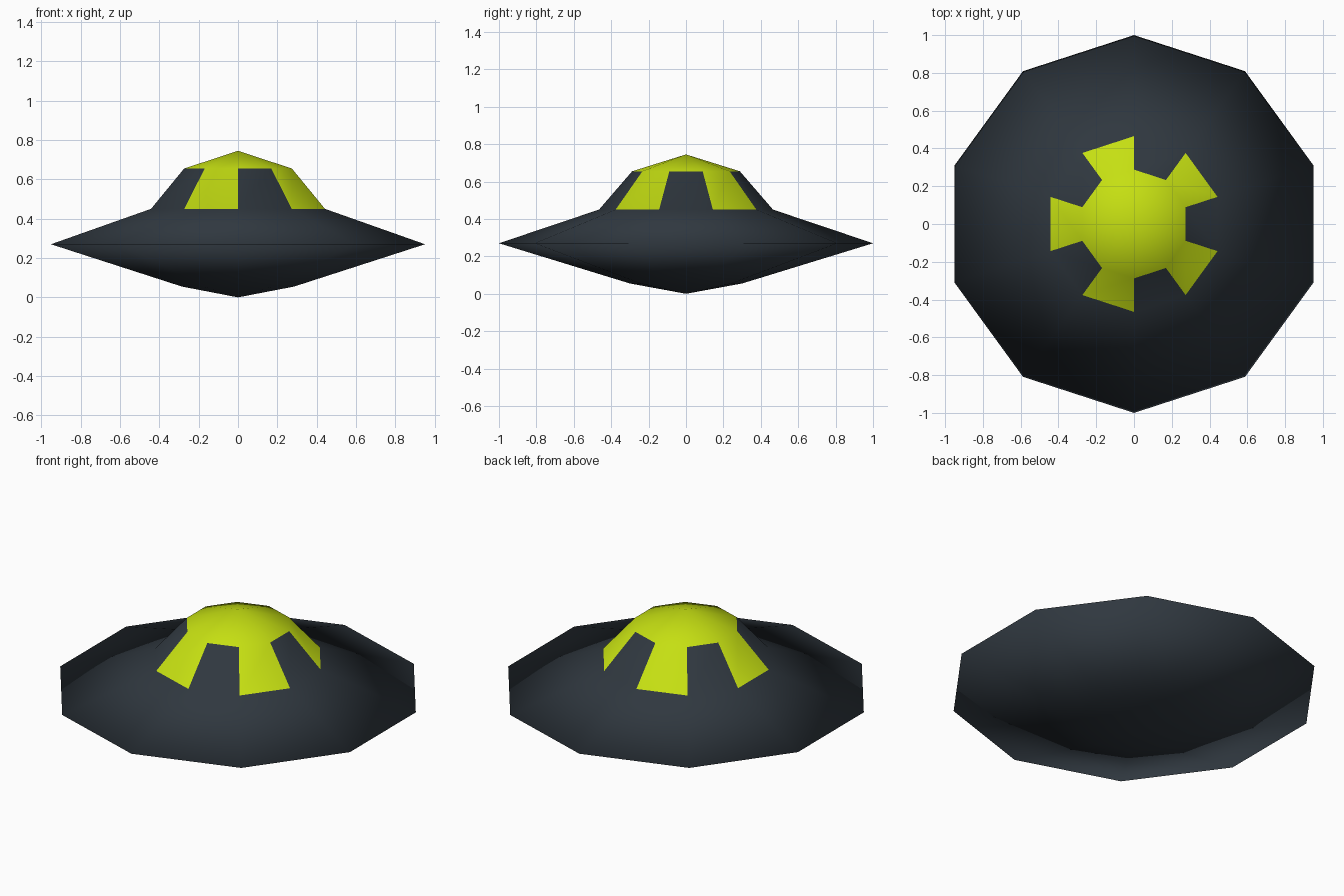
import bpy, bmesh, math

if "Cube" in bpy.data.objects:
    bpy.data.objects.remove(bpy.data.objects["Cube"])

SIDES = 10
# (radius, height) rings between the bottom and top points
RINGS = [(0.30, 0.055), (1.0, 0.27), (0.465, 0.45), (0.288, 0.655)]
BOTTOM, TOP = 0.0, 0.745


def material(name, color):
    m = bpy.data.materials.new(name)
    m.diffuse_color = (*color, 1)
    m.use_nodes = True
    m.node_tree.nodes["Principled BSDF"].inputs["Base Color"].default_value = m.diffuse_color
    return m


hull_dark = material("dark_slate", (0.029, 0.039, 0.050))
window_lime = material("lime_yellow", (0.56, 0.74, 0.006))

bm = bmesh.new()
rings = []
for r, z in RINGS:
    rings.append([bm.verts.new((r * math.cos(a), r * math.sin(a), z))
                  for a in (math.radians(18 + 36 * i) for i in range(SIDES))])
low = bm.verts.new((0, 0, BOTTOM))
high = bm.verts.new((0, 0, TOP))

for i in range(SIDES):
    j = (i + 1) % SIDES
    # underside point and lime dome cap
    bm.faces.new((low, rings[0][j], rings[0][i]))
    bm.faces.new((high, rings[-1][i], rings[-1][j])).material_index = 1
    # disc and dome walls; every second dome panel is a lime window
    for k in range(len(rings) - 1):
        a, b = rings[k], rings[k + 1]
        f = bm.faces.new((a[i], a[j], b[j], b[i]))
        if k == 2 and i % 2 == 0:
            f.material_index = 1

bmesh.ops.recalc_face_normals(bm, faces=bm.faces)
for f in bm.faces:
    f.smooth = True

mesh = bpy.data.meshes.new("saucer_hull")
bm.to_mesh(mesh)
bm.free()
mesh.materials.append(hull_dark)
mesh.materials.append(window_lime)
saucer = bpy.data.objects.new("saucer_hull", mesh)
bpy.context.collection.objects.link(saucer)
